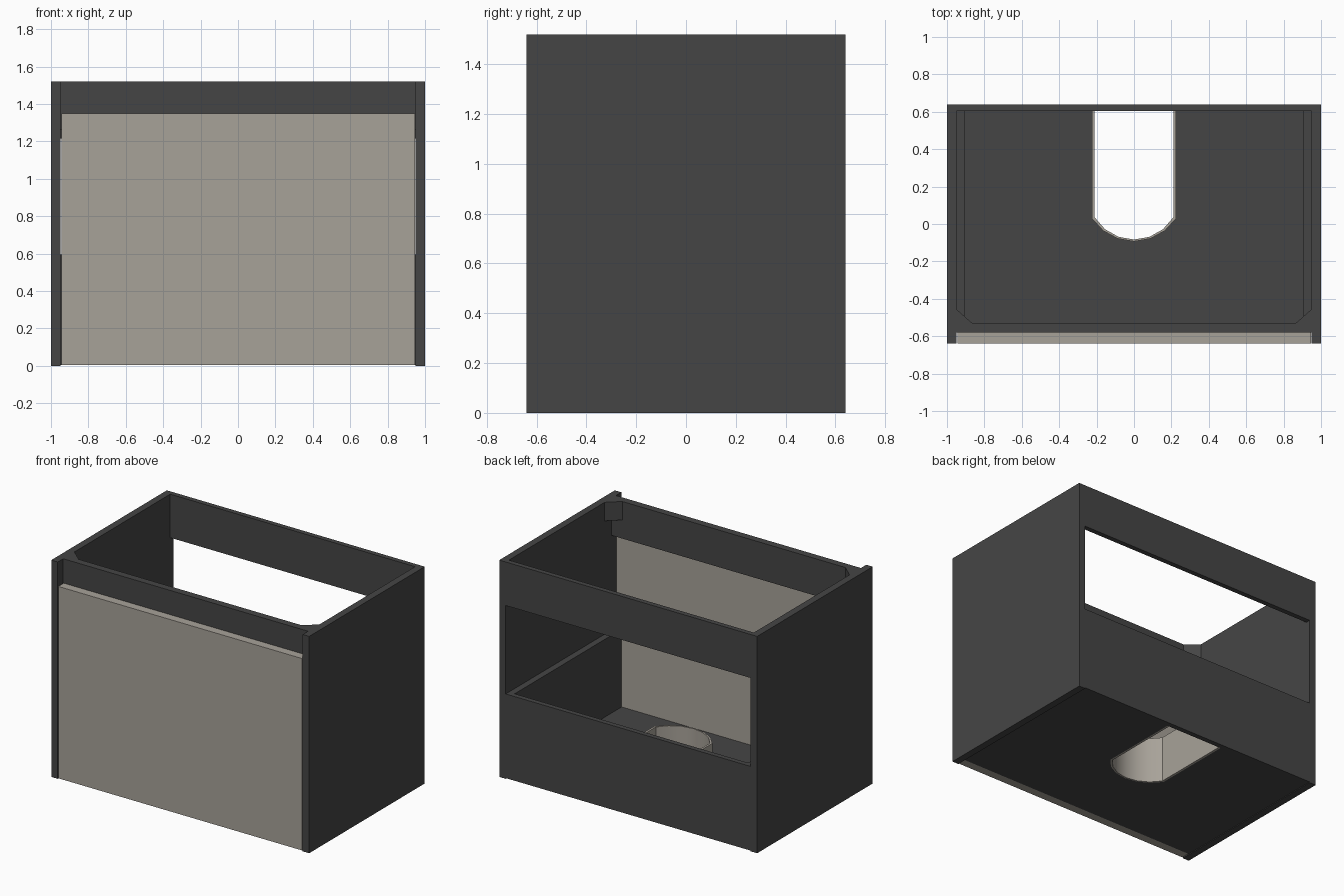
import bpy, bmesh, math

if "Cube" in bpy.data.objects:
    bpy.data.objects.remove(bpy.data.objects["Cube"])


def material(name, rgb):
    m = bpy.data.materials.new(name)
    m.diffuse_color = (*rgb, 1.0)
    m.use_nodes = True
    m.node_tree.nodes["Principled BSDF"].inputs["Base Color"].default_value = m.diffuse_color
    return m


DARK = material("charcoal", (0.060, 0.060, 0.060))
TAN = material("warm_grey", (0.39, 0.362, 0.318))


def prism(name, outline, z0, z1, mat):
    """Extrude an xy outline from z0 to z1."""
    bm = bmesh.new()
    face = bm.faces.new([bm.verts.new((x, y, z0)) for x, y in outline])
    up = bmesh.ops.extrude_face_region(bm, geom=[face])
    verts = [g for g in up["geom"] if isinstance(g, bmesh.types.BMVert)]
    bmesh.ops.translate(bm, verts=verts, vec=(0, 0, z1 - z0))
    bmesh.ops.recalc_face_normals(bm, faces=bm.faces)
    me = bpy.data.meshes.new(name)
    bm.to_mesh(me)
    bm.free()
    me.materials.append(mat)
    ob = bpy.data.objects.new(name, me)
    bpy.context.collection.objects.link(ob)
    return ob


def box(name, x0, x1, y0, y1, z0, z1, mat):
    return prism(name, [(x0, y0), (x1, y0), (x1, y1), (x0, y1)], z0, z1, mat)


def u_path(half_width, shoulder, tip, y_back, steps=6):
    """U shape from back left, round the front arc, to back right."""
    sag = shoulder - tip
    r = (half_width ** 2 + sag ** 2) / (2 * sag)
    a = math.asin(half_width / r)
    pts = [(-half_width, y_back)]
    for i in range(steps + 1):
        t = -a + 2 * a * i / steps
        pts.append((r * math.sin(t), tip + r - r * math.cos(t)))
    return pts + [(half_width, y_back)]


W, D, H = 1.0, 0.64, 1.52      # half width, half depth, height
IN = 0.95                      # inner face of the side panels
BACK = 0.605                   # inner face of the back parts

# Cabinet sides, corner braces and drawer sides, mirrored left and right
for s, side in ((-1, "left"), (1, "right")):
    xs = sorted((s * IN, s * W))
    box(f"side_panel_{side}", *xs, -D, D, 0, H, DARK)
    prism(f"corner_brace_{side}",
          [(s * IN, -0.53), (s * IN, -0.455), (s * 0.865, -0.53)], 1.39, H, DARK)
    xs = sorted((s * 0.905, s * IN))
    box(f"drawer_side_{side}", *xs, -0.58, D, 0.005, 0.595, DARK)

# Cabinet rails
box("front_rail", -IN, IN, -0.58, -0.53, 1.26, H, DARK)
box("back_rail", -IN, IN, BACK, D, 1.215, H, DARK)

# Drawer front and back
box("drawer_front", -0.945, 0.945, -D, -0.58, 0.005, 1.35, TAN)
box("drawer_back", -0.905, 0.905, BACK, D, 0.005, 0.595, DARK)

# Drawer floor with the U-shaped notch for the pipe
outer = u_path(0.225, 0.03, -0.093, BACK)
inner = u_path(0.210, 0.035, -0.083, BACK)
prism("drawer_floor",
      [(-0.905, BACK), (-0.905, -0.58), (0.905, -0.58), (0.905, BACK)] + outer[::-1],
      0.005, 0.05, DARK)

# Curved wall round the notch
wall = prism("pipe_recess_wall", outer + inner[::-1], 0.005, 0.33, TAN)
bpy.context.view_layer.objects.active = wall
wall.select_set(True)
bpy.ops.object.shade_smooth_by_angle(angle=math.radians(30))
